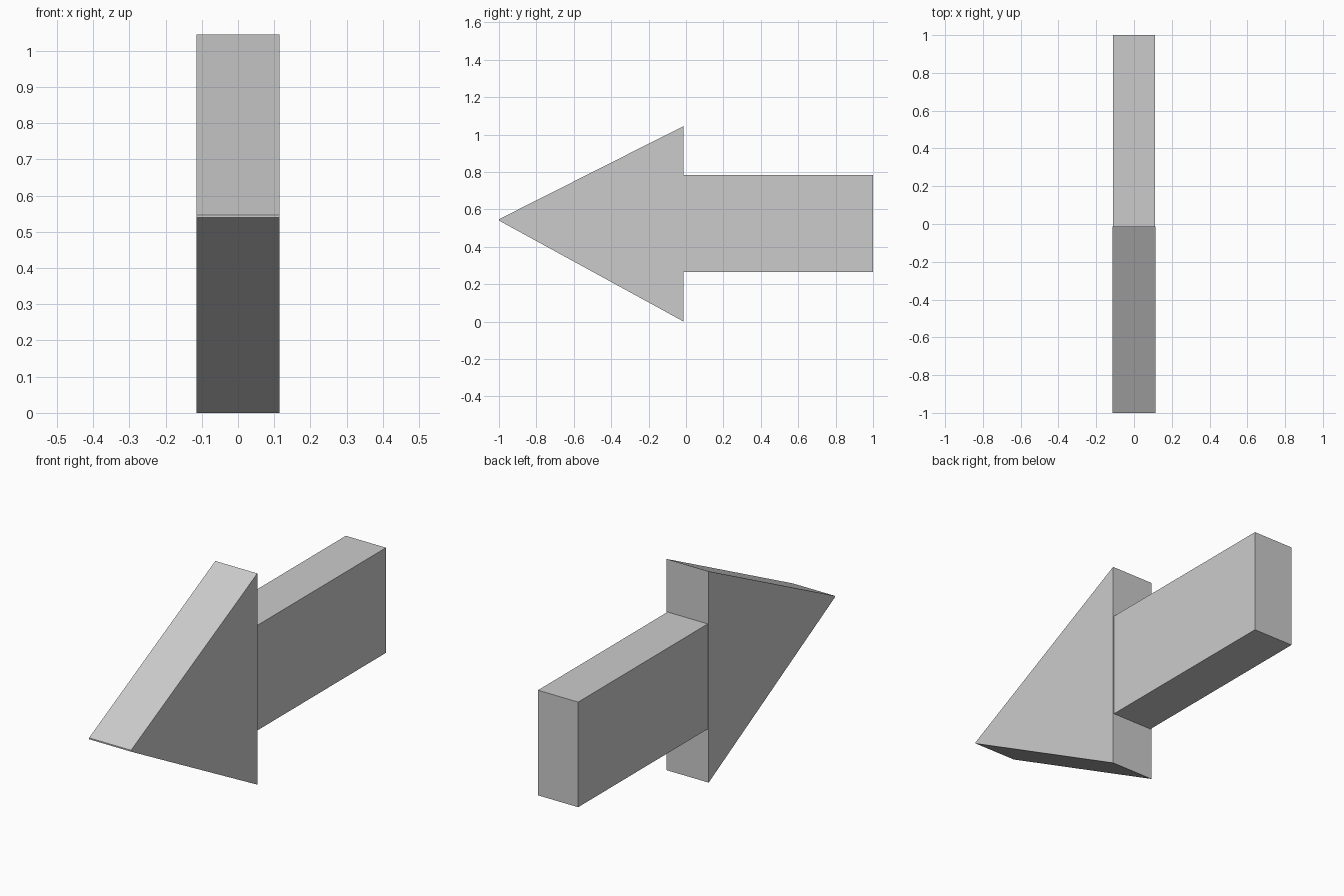
import bpy
import bmesh

if "Cube" in bpy.data.objects:
    bpy.data.objects.remove(bpy.data.objects["Cube"])


def extrude_profile(name, profile, half_width):
    """Extrude a closed (y, z) outline symmetrically along x."""
    bm = bmesh.new()
    face = bm.faces.new([bm.verts.new((-half_width, y, z)) for y, z in profile])
    result = bmesh.ops.extrude_face_region(bm, geom=[face])
    moved = [v for v in result["geom"] if isinstance(v, bmesh.types.BMVert)]
    bmesh.ops.translate(bm, verts=moved, vec=(2 * half_width, 0, 0))
    bmesh.ops.recalc_face_normals(bm, faces=bm.faces)
    mesh = bpy.data.meshes.new(name)
    bm.to_mesh(mesh)
    bm.free()
    obj = bpy.data.objects.new(name, mesh)
    bpy.context.collection.objects.link(obj)
    return obj


JOIN_Y = -0.013

# Triangular head with a tiny blunt tip facing the front
extrude_profile("arrow_head",
                [(JOIN_Y, 0.0), (JOIN_Y, 1.045), (-1.0, 0.547), (-1.0, 0.54)],
                0.115)

# Slightly narrower rectangular shaft running to the back
extrude_profile("arrow_shaft",
                [(JOIN_Y, 0.264), (1.0, 0.264), (1.0, 0.784), (JOIN_Y, 0.784)],
                0.11)
